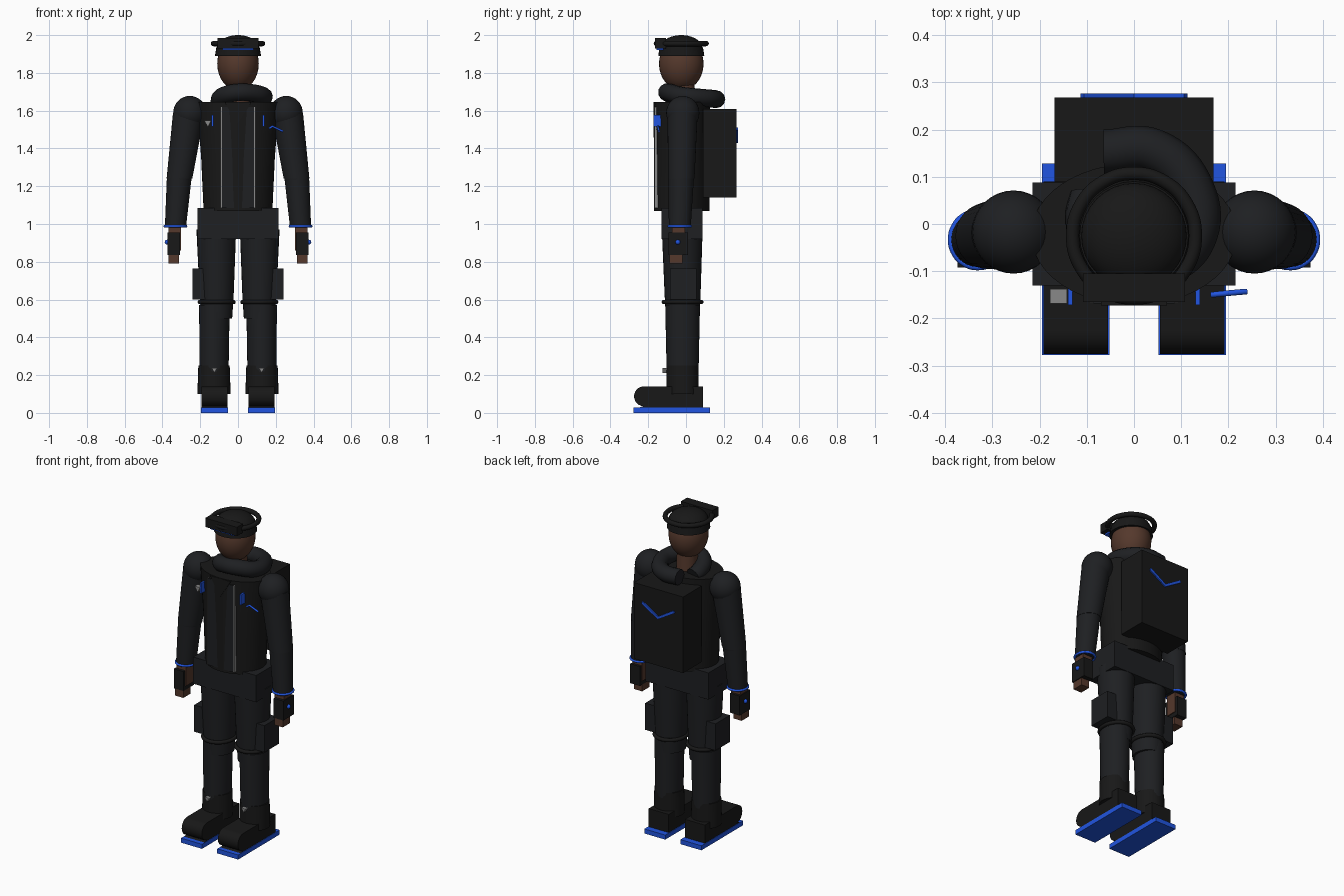
import bpy, bmesh, math
from mathutils import Vector, Matrix

if "Cube" in bpy.data.objects:
    bpy.data.objects.remove(bpy.data.objects["Cube"])


def material(name, r, g, b):
    m = bpy.data.materials.new(name)
    m.diffuse_color = (r, g, b, 1)
    m.use_nodes = True
    m.node_tree.nodes["Principled BSDF"].inputs["Base Color"].default_value = m.diffuse_color
    return m


BLACK = material("black", 0.009, 0.009, 0.009)
CLOTH = material("cloth", 0.013, 0.014, 0.016)
SKIN = material("skin", 0.09, 0.04, 0.025)
BLUE = material("blue", 0.015, 0.09, 0.75)
GREY = material("grey", 0.25, 0.25, 0.25)


def finish(name, bm, mat):
    bmesh.ops.recalc_face_normals(bm, faces=bm.faces)
    me = bpy.data.meshes.new(name)
    bm.to_mesh(me)
    bm.free()
    me.polygons.foreach_set("use_smooth", [True] * len(me.polygons))
    me.set_sharp_from_angle(angle=math.radians(35))
    me.materials.append(mat)
    ob = bpy.data.objects.new(name, me)
    bpy.context.collection.objects.link(ob)
    return ob


def box(name, x, y, z, mat):
    """Box from (min, max) pairs."""
    bm = bmesh.new()
    bmesh.ops.create_cube(bm, size=1)
    for v in bm.verts:
        v.co = [a + (b - a) * (c + 0.5) for (a, b), c in zip((x, y, z), v.co)]
    return finish(name, bm, mat)


def loft(name, rings, mat, n=32):
    """Capped skin through elliptical rings (cx, cy, z, rx, ry)."""
    bm = bmesh.new()
    loops = []
    for cx, cy, z, rx, ry in rings:
        loops.append([bm.verts.new((cx + rx * math.cos(2 * math.pi * i / n),
                                    cy + ry * math.sin(2 * math.pi * i / n), z)) for i in range(n)])
    for a, b in zip(loops, loops[1:]):
        for i in range(n):
            j = (i + 1) % n
            bm.faces.new((a[i], a[j], b[j], b[i]))
    bm.faces.new(loops[0])
    bm.faces.new(loops[-1])
    return finish(name, bm, mat)


def ball(name, c, r, mat, seg=32):
    bm = bmesh.new()
    bmesh.ops.create_uvsphere(bm, u_segments=seg, v_segments=seg // 2, radius=1)
    for v in bm.verts:
        v.co = Vector(c) + Vector(a * b for a, b in zip(v.co, r))
    return finish(name, bm, mat)


def extrude(name, pts, push, mat):
    """Flat outline swept along a vector."""
    bm = bmesh.new()
    f = bm.faces.new([bm.verts.new(p) for p in pts])
    res = bmesh.ops.extrude_face_region(bm, geom=[f])
    bmesh.ops.translate(bm, vec=push, verts=[g for g in res["geom"] if isinstance(g, bmesh.types.BMVert)])
    return finish(name, bm, mat)


def tube(name, pts, r, mat, cyclic=False, smooth=True):
    cu = bpy.data.curves.new(name, "CURVE")
    cu.dimensions = "3D"
    cu.bevel_depth = r
    cu.bevel_resolution = 4
    cu.use_fill_caps = True
    cu.resolution_u = 8
    sp = cu.splines.new("BEZIER" if smooth else "POLY")
    ps = sp.bezier_points if smooth else sp.points
    ps.add(len(pts) - 1)
    for p, co in zip(ps, pts):
        if smooth:
            p.co = co
            p.handle_left_type = p.handle_right_type = "AUTO"
        else:
            p.co = (*co, 1)
    sp.use_cyclic_u = cyclic
    cu.materials.append(mat)
    ob = bpy.data.objects.new(name, cu)
    bpy.context.collection.objects.link(ob)
    return ob


def ring(name, c, rx, ry, r, mat):
    pts = [(c[0] + rx * math.cos(i * math.pi / 6), c[1] + ry * math.sin(i * math.pi / 6), c[2]) for i in range(12)]
    return tube(name, pts, r, mat, True)


def span(s, a, b):
    return tuple(sorted((s * a, s * b)))


def triangle(name, x, y, z, w, h):
    extrude(name, [(x - w, y, z + h), (x + w, y, z + h), (x, y, z - h)], (0, 0.03, 0), GREY)


for s, side in ((-1, "right"), (1, "left")):
    # Boots: flat sole, rounded toe, ankle gaiter
    box(side + "_sole", span(s, 0.052, 0.195), (-0.277, 0.128), (0, 0.028), BLUE)
    toe = [(-0.225 - 0.05 * math.sin(math.radians(a)), 0.088 + 0.052 * math.cos(math.radians(a)))
           for a in range(0, 181, 15)]
    outline = [(0.09, 0.028), (0.09, 0.14)] + toe + [(-0.25, 0.028)]
    extrude(side + "_boot", [(s * 0.055, y, z) for y, z in outline], (s * 0.137, 0, 0), BLACK)
    loft(side + "_gaiter", [(s * 0.127, -0.018, 0.1, 0.088, 0.086), (s * 0.127, -0.018, 0.25, 0.083, 0.084)], BLACK)
    triangle(side + "_gaiter_tag", s * 0.125, -0.125, 0.225, 0.015, 0.013)
    # Trouser legs, knee bands and cargo pockets
    loft(side + "_shin", [(s * 0.127, -0.018, 0.1, 0.075, 0.082), (s * 0.125, -0.018, 0.57, 0.081, 0.092)], CLOTH)
    loft(side + "_thigh", [(s * 0.113, -0.018, 0.5, 0.082, 0.088), (s * 0.113, -0.018, 0.62, 0.09, 0.095),
                           (s * 0.115, -0.02, 0.97, 0.105, 0.108)], CLOTH)
    ring(side + "_knee_band", (s * 0.113, -0.018, 0.587), 0.09, 0.1, 0.011, BLACK)
    box(side + "_cargo_pocket", span(s, 0.17, 0.24), (-0.085, 0.055), (0.6, 0.765), CLOTH)
    # Sleeves
    ball(side + "_shoulder", (s * 0.255, -0.017, 1.588), (0.088, 0.088, 0.09), CLOTH)
    loft(side + "_upper_arm", [(s * 0.31, -0.025, 1.24, 0.068, 0.07), (s * 0.26, -0.018, 1.59, 0.084, 0.08)], CLOTH)
    ball(side + "_elbow", (s * 0.31, -0.025, 1.25), (0.066, 0.069, 0.068), CLOTH)
    loft(side + "_forearm", [(s * 0.331, -0.033, 0.985, 0.056, 0.058), (s * 0.31, -0.025, 1.26, 0.066, 0.068)], CLOTH)
    ring(side + "_cuff", (s * 0.331, -0.033, 0.988), 0.056, 0.058, 0.007, BLUE)
    # Hands in fingerless gloves
    box(side + "_hand", span(s, 0.303, 0.368), (-0.075, -0.005), (0.86, 0.99), SKIN)
    box(side + "_glove", span(s, 0.308, 0.374), (-0.092, 0.01), (0.835, 0.955), BLACK)
    box(side + "_fingers", span(s, 0.312, 0.368), (-0.088, -0.018), (0.79, 0.84), SKIN)
    ball(side + "_glove_stud", (s * 0.375, -0.043, 0.904), (0.013,) * 3, BLUE, 16)
    # Jacket zips and chest bars
    box(side + "_zip", span(s, 0.086, 0.093), (-0.166, -0.13), (1.085, 1.62), GREY)
    box(side + "_chest_bar", span(s, 0.13, 0.14), (-0.171, -0.12), (1.515, 1.578), BLUE)

# Hips and jacket
box("hips", (-0.215, 0.215), (-0.13, 0.088), (0.92, 1.085), CLOTH)
loft("jacket", [(0, -0.022, 1.068, 0.182, 0.147), (0, -0.022, 1.35, 0.195, 0.148),
                (0, -0.022, 1.645, 0.218, 0.15)], BLACK, 48)
box("front_panel", (-0.086, 0.086), (-0.168, -0.1), (1.085, 1.62), CLOTH)
extrude("collar_vee", [(-0.07, -0.173, 1.642), (0.07, -0.173, 1.642), (0, -0.173, 1.53)], (0, 0.05, 0), BLACK)
triangle("chest_tag", -0.16, -0.168, 1.53, 0.018, 0.017)
tube("chest_stripe", [(0.165, -0.15, 1.505), (0.182, -0.148, 1.517), (0.238, -0.143, 1.49)], 0.006, BLUE, smooth=False)

# Backpack with V stripe
box("backpack", (-0.168, 0.168), (0.09, 0.268), (1.14, 1.61), BLACK)
for s, side in ((-1, "right"), (1, "left")):
    extrude(side + "_pack_stripe", [(0, 0.266, 1.43), (s * 0.113, 0.266, 1.497), (s * 0.106, 0.266, 1.512),
                                    (0, 0.266, 1.447)], (0, 0.01, 0), BLUE)

# Scarf-like hood wound around the neck
hood = [(112, .17, 1.66), (75, .165, 1.662), (30, .145, 1.67), (-10, .13, 1.68), (-50, .105, 1.695),
        (-100, .095, 1.695), (-140, .095, 1.68), (-190, .1, 1.655), (-215, .11, 1.64)]
tube("hood", [(r * math.cos(math.radians(a)), r * math.sin(math.radians(a)) - 0.005, z) for a, r, z in hood],
     0.047, CLOTH)

# Neck and head
loft("neck", [(0, -0.01, 1.6, 0.062, 0.062), (0, -0.015, 1.78, 0.058, 0.058)], SKIN)
ball("head", (0, -0.025, 1.848), (0.11, 0.118, 0.14), SKIN)

# Cap: flared band and dome
band = [(0, -0.025, z, r, r) for z, r in ((1.89, 0.122), (1.935, 0.115))]
dome = [(0, -0.025, 1.93 + 0.07 * math.sin(t), 0.112 * math.cos(t), 0.112 * math.cos(t))
        for t in [i * math.pi / 20 for i in range(10)]]
loft("cap_band", band, BLACK)
loft("cap_dome", dome + [(0, -0.025, 2.0, 0.002, 0.002)], BLACK)

# Goggles pushed up on the cap
ring("goggle_strap", (0, -0.025, 1.955), 0.13, 0.132, 0.014, BLACK)
box("goggles", (-0.108, 0.108), (-0.165, -0.105), (1.93, 1.985), BLACK)
box("goggle_trim", (-0.083, 0.083), (-0.155, -0.12), (1.92, 1.932), BLUE)
